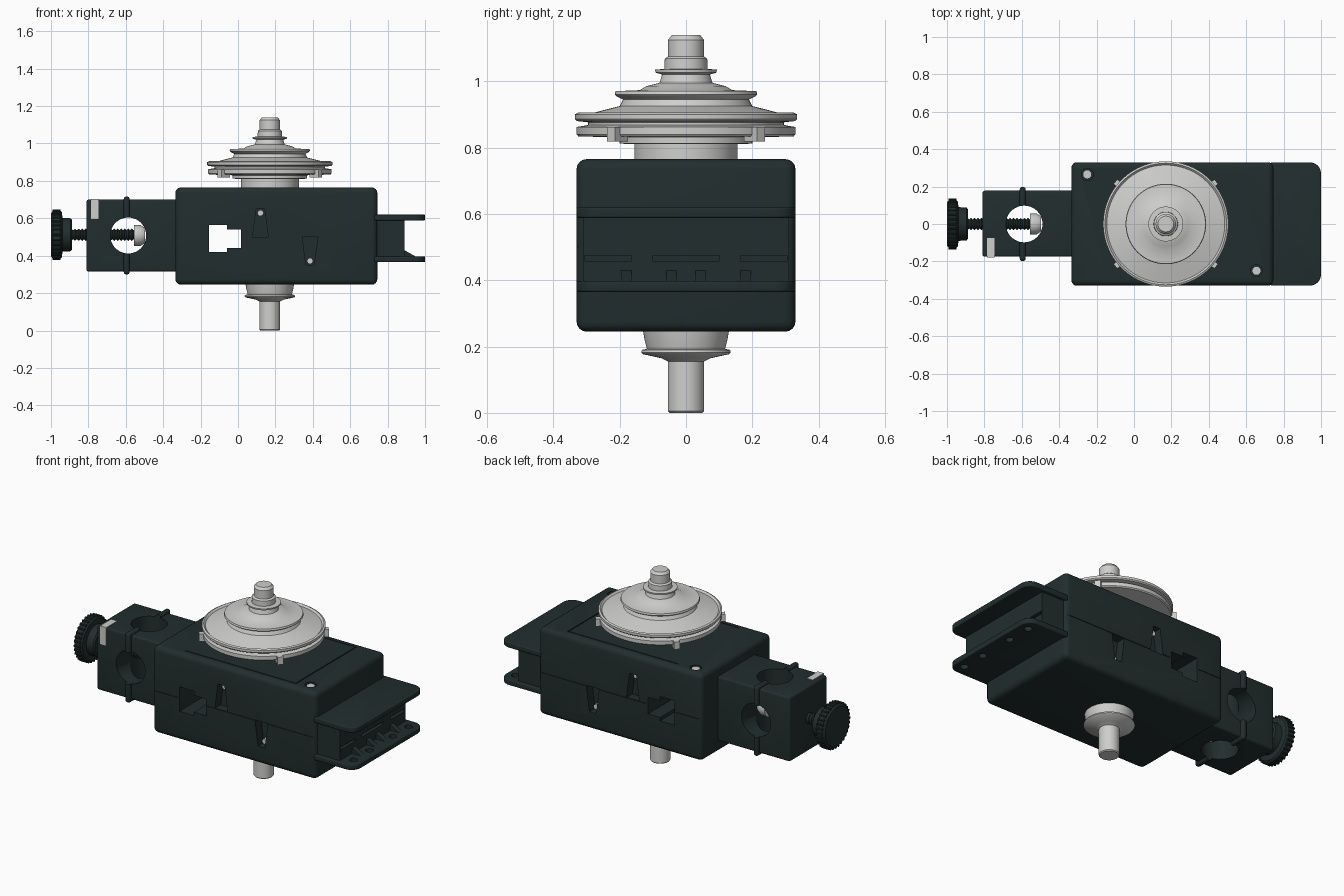
import bpy, bmesh, math
from mathutils import Matrix, Vector

cube = bpy.data.objects.get("Cube")
if cube:
    bpy.data.objects.remove(cube, do_unlink=True)


def material(name, rgb):
    m = bpy.data.materials.new(name)
    m.use_nodes = True
    m.diffuse_color = (*rgb, 1)
    m.node_tree.nodes["Principled BSDF"].inputs["Base Color"].default_value = (*rgb, 1)
    return m


DARK = material("dark green grey", (0.016, 0.027, 0.027))
LIGHT = material("light grey", (0.62, 0.62, 0.61))


def finish(name, bm, mat):
    bmesh.ops.recalc_face_normals(bm, faces=bm.faces)
    mesh = bpy.data.meshes.new(name)
    bm.to_mesh(mesh)
    bm.free()
    mesh.materials.append(mat)
    ob = bpy.data.objects.new(name, mesh)
    bpy.context.collection.objects.link(ob)
    return ob


def box(name, lo, hi, mat=DARK, bevel=0, corner=0):
    """Box between two points; bevel rounds all edges, corner the +x upright ones."""
    lo, hi = Vector(lo), Vector(hi)
    bm = bmesh.new()
    bmesh.ops.create_cube(bm, size=1, matrix=Matrix.Translation((lo + hi) / 2) @ Matrix.Diagonal((*(hi - lo), 1)))
    if corner:
        edges = [e for e in bm.edges if all(v.co.x > hi.x - 1e-4 for v in e.verts)
                 and abs(e.verts[0].co.z - e.verts[1].co.z) > 1e-3]
        bmesh.ops.bevel(bm, geom=edges, offset=corner, segments=6, profile=0.5, affect='EDGES')
    if bevel:
        bmesh.ops.bevel(bm, geom=bm.edges[:], offset=bevel, segments=4, profile=0.5, affect='EDGES')
    return finish(name, bm, mat)


def rod(name, center, radius, length, axis, mat=DARK, sides=32):
    bm = bmesh.new()
    turn = {'X': Matrix.Rotation(math.pi / 2, 4, 'Y'), 'Y': Matrix.Rotation(math.pi / 2, 4, 'X'),
            'Z': Matrix.Identity(4)}[axis]
    bmesh.ops.create_cone(bm, cap_ends=True, segments=sides, radius1=radius, radius2=radius,
                          depth=length, matrix=Matrix.Translation(center) @ turn)
    return finish(name, bm, mat)


def prism(name, outline, y0, y1, mat=DARK):
    """Extrude an x-z outline along y."""
    bm = bmesh.new()
    face = bm.faces.new([bm.verts.new((x, y0, z)) for x, z in outline])
    ext = bmesh.ops.extrude_face_region(bm, geom=[face])["geom"]
    bmesh.ops.translate(bm, vec=(0, y1 - y0, 0), verts=[g for g in ext if isinstance(g, bmesh.types.BMVert)])
    return finish(name, bm, mat)


def lathe(name, profile, center, mat, axis='Z', steps=64):
    """Spin (radius, height) points around an axis."""
    bm = bmesh.new()
    verts = [bm.verts.new((r, 0, h)) for r, h in profile]
    edges = [bm.edges.new(pair) for pair in zip(verts, verts[1:])]
    bmesh.ops.spin(bm, geom=verts + edges, cent=(0, 0, 0), axis=(0, 0, 1), angle=math.tau, steps=steps)
    bmesh.ops.remove_doubles(bm, verts=bm.verts, dist=1e-5)
    if axis == 'X':
        bmesh.ops.rotate(bm, verts=bm.verts, matrix=Matrix.Rotation(math.pi / 2, 3, 'Y'))
    bmesh.ops.translate(bm, verts=bm.verts, vec=center)
    return finish(name, bm, mat)


def carve(ob, cutters):
    for c in cutters:
        mod = ob.modifiers.new("cut", 'BOOLEAN')
        mod.operation, mod.solver, mod.object = 'DIFFERENCE', 'EXACT', c
        bpy.context.view_layer.update()
        mesh = bpy.data.meshes.new_from_object(ob.evaluated_get(bpy.context.evaluated_depsgraph_get()))
        ob.modifiers.clear()
        ob.data = mesh
        bpy.data.objects.remove(c, do_unlink=True)


# Main housing with its through window, tapered screw slots and lid groove
housing = box("housing", (-0.335, -0.33, 0.245), (0.745, 0.33, 0.765), bevel=0.03)
cuts = [box("cut", (-0.155, -1, 0.42), (-0.06, 1, 0.565)), box("cut", (-0.07, -1, 0.44), (0.02, 1, 0.54))]
screw_spots = []
for side in (-1, 1):
    for x, wide, tip in ((0.12, 0.5, 0.65), (0.385, 0.5, 0.35)):
        outline = [(x - 0.042, wide), (x + 0.042, wide), (x + 0.022, tip), (x - 0.022, tip)]
        cuts.append(prism("cut", outline, side * 0.275, side * 0.4))
        screw_spots.append((x, side * 0.285, tip + (0.022 if tip < wide else -0.022)))
    for x0, x1 in ((-0.4, -0.165), (0.03, 0.8)):
        cuts.append(box("cut", (x0, min(side * 0.326, side * 0.4), 0.498), (x1, max(side * 0.326, side * 0.4), 0.502)))
    cuts.append(box("cut", (-0.15, side * 0.283 - 0.003, 0.758), (0.583, side * 0.283 + 0.003, 0.8)))
cuts.append(box("cut", (0.577, -0.28, 0.758), (0.583, 0.28, 0.8)))
top_screws = ((-0.25, 0.265), (0.655, -0.25))
cuts += [rod("cut", (x, y, 0.77), 0.032, 0.06, 'Z') for x, y in top_screws]
carve(housing, cuts)
for i, spot in enumerate(screw_spots):
    rod(f"slot_screw_{i}", spot, 0.016, 0.03, 'Y', LIGHT, 16)
for i, (x, y) in enumerate(top_screws):
    rod(f"lid_screw_{i}", (x, y, 0.75), 0.024, 0.02, 'Z', LIGHT, 16)

# End bracket: two plates, a slotted web and gussets
box("bracket_top_plate", (0.73, -0.33, 0.588), (1.0, 0.33, 0.62), bevel=0.006, corner=0.06)
bottom_plate = box("bracket_bottom_plate", (0.73, -0.33, 0.365), (1.0, 0.33, 0.397), bevel=0.006, corner=0.06)
carve(bottom_plate, [rod("cut", (0.945, y, 0.38), 0.022, 0.1, 'Z', sides=20) for y in (-0.26, -0.11, 0.11, 0.26)])
web = box("bracket_web", (0.73, -0.31, 0.39), (0.89, 0.31, 0.595))
carve(web, [box("cut", (0.87, y - w, 0.458), (0.95, y + w, 0.475)) for y, w in ((-0.235, 0.07), (0, 0.1), (0.235, 0.07))])
for i, y in enumerate((-0.18, -0.045, 0.045, 0.18)):
    prism(f"bracket_gusset_{i}", [(0.88, 0.39), (0.96, 0.39), (0.88, 0.435)], y - 0.016, y + 0.016)

# Clamp block with crossing bores and a strap around it
block = box("clamp_block", (-0.81, -0.175, 0.315), (-0.32, 0.178, 0.7), bevel=0.012)
strap = box("clamp_strap", (-0.611, -0.198, 0.3), (-0.579, 0.198, 0.716), bevel=0.014)
for part in (block, strap):
    carve(part, [rod("cut", (-0.587, 0, 0.508), 0.096, 1, 'Y', sides=48),
                 rod("cut", (-0.587, 0, 0.508), 0.098, 1, 'Z', sides=48)])
box("clamp_nut", (-0.785, -0.179, 0.595), (-0.745, -0.075, 0.704), LIGHT)

# Thumb screw: fluted knob, hub, threaded rod and pressure tip
knob = lathe("knob", [(0, -1), (0.115, -1), (0.13, -0.988), (0.13, -0.952), (0.12, -0.942),
                      (0.09, -0.938), (0.088, -0.895), (0.08, -0.888), (0, -0.888)], (0, 0, 0.512), DARK, 'X')
for i in range(32):
    a = math.tau * i / 32
    rod(f"knob_ridge_{i}", (-0.97, 0.129 * math.cos(a), 0.512 + 0.129 * math.sin(a)), 0.007, 0.042, 'X', sides=8)
thread = [(0, -0.9)]
for i in range(19):
    x = -0.9 + i * 0.019
    thread += [(0.024, x), (0.033, x + 0.0095)]
thread.append((0, -0.53))
lathe("threaded_rod", thread, (0, 0, 0.512), DARK, 'X', 24)
lathe("pressure_tip", [(0, -0.557), (0.055, -0.557), (0.055, -0.52), (0.04, -0.497), (0, -0.497)],
      (0, 0, 0.508), LIGHT, 'X', 32)

# Stepped pulley and spindle
CX = 0.17
spindle = [(0, 0), (0.05, 0), (0.055, 0.005), (0.055, 0.155), (0.075, 0.165), (0.13, 0.177), (0.135, 0.182),
           (0.133, 0.19), (0.118, 0.193), (0.125, 0.22), (0.13, 0.25), (0.155, 0.26), (0.155, 0.81),
           (0.2, 0.812), (0.2, 0.83), (0.325, 0.834), (0.33, 0.84), (0.33, 0.862), (0.295, 0.868), (0.295, 0.876),
           (0.33, 0.88), (0.335, 0.886), (0.335, 0.9), (0.325, 0.905), (0.315, 0.895), (0.24, 0.915),
           (0.2, 0.925), (0.19, 0.945), (0.21, 0.955), (0.215, 0.96), (0.212, 0.97), (0.14, 0.973),
           (0.12, 0.985), (0.08, 0.995), (0.072, 1.02), (0.092, 1.026), (0.093, 1.035), (0.065, 1.037),
           (0.064, 1.068), (0.054, 1.075), (0.054, 1.125), (0.042, 1.14), (0, 1.14)]
lathe("spindle_and_pulley", spindle, (CX, 0, 0), LIGHT, steps=96)
for i, deg in enumerate((40, 140, 220, 320)):
    tab = box(f"pulley_tab_{i}", (0.29, -0.016, 0.818), (0.352, 0.016, 0.862), LIGHT)
    tab.data.transform(Matrix.Translation((CX, 0, 0)) @ Matrix.Rotation(math.radians(deg), 4, 'Z'))

# Smooth shading with sharp edges kept
bpy.ops.object.select_all(action='DESELECT')
for ob in bpy.context.collection.objects:
    if ob.type == 'MESH':
        ob.select_set(True)
        bpy.context.view_layer.objects.active = ob
bpy.ops.object.shade_smooth_by_angle(angle=math.radians(35))
